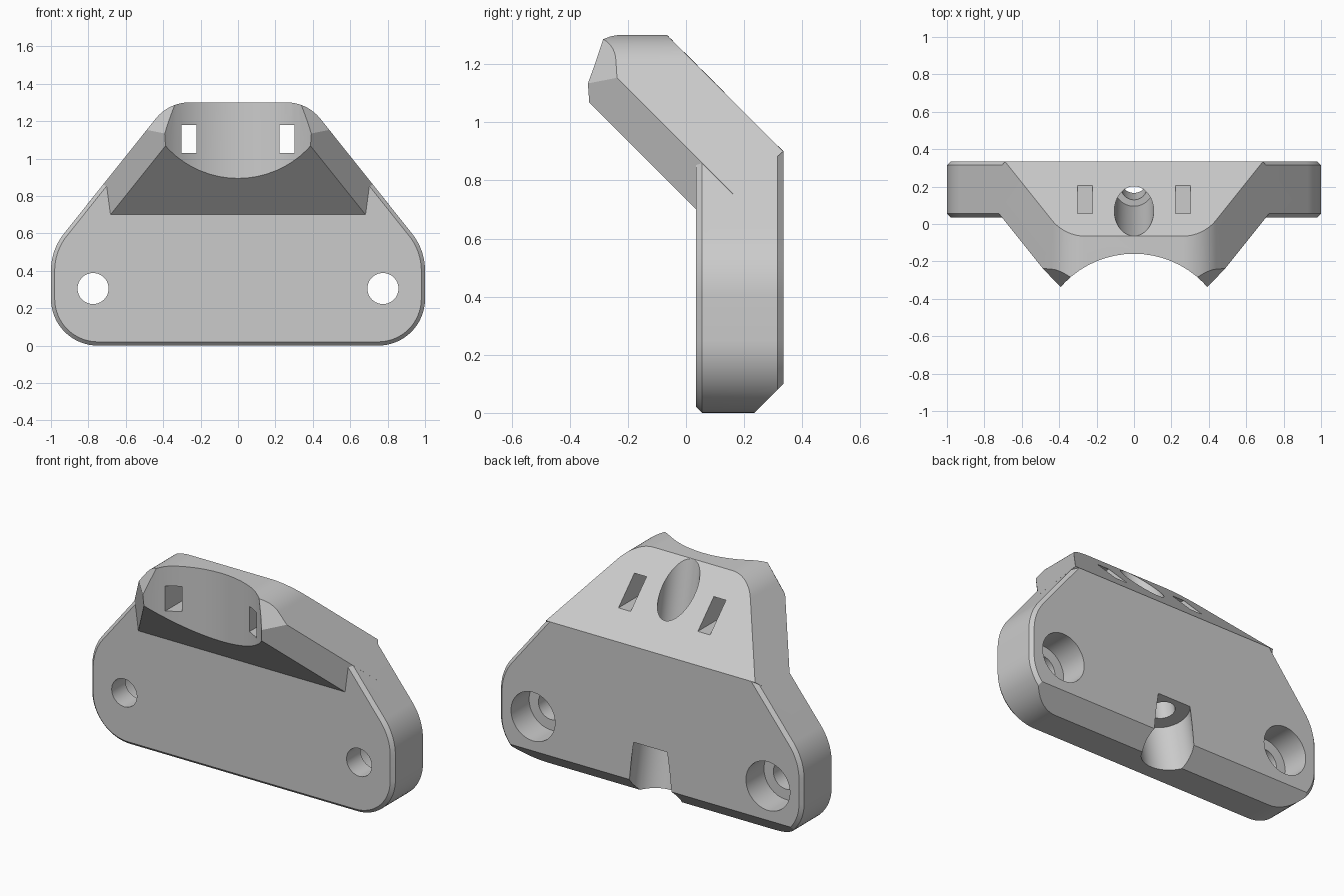
import bpy, bmesh, math
from mathutils import Vector, Matrix

default = bpy.data.objects.get("Cube")
if default:
    bpy.data.objects.remove(default, do_unlink=True)

FRONT, BACK, BEVEL = 0.035, 0.335, 0.02
SLOPE = math.atan2(0.8, 1)          # lean of the slanted flanks

grey = bpy.data.materials.new("plain grey")
grey.use_nodes = True
colour = (0.6, 0.6, 0.6, 1)
grey.diffuse_color = colour
grey.node_tree.nodes["Principled BSDF"].inputs["Base Color"].default_value = colour


def flank(z):
    return 0.69 - 0.8 * (z - 0.9)


def arc(cx, cz, r, start, end, n=16):
    return [(cx + r * math.cos(start + (end - start) * i / n),
             cz + r * math.sin(start + (end - start) * i / n)) for i in range(n + 1)]


def mirrored(half):
    return half + [(-x, z) for x, z in reversed(half)]


def loft(bm, rings):
    """Join outlines given as (y, points) into a closed solid."""
    loops = [[bm.verts.new((x, y, z)) for x, z in pts] for y, pts in rings]
    n = len(loops[0])
    for a, b in zip(loops, loops[1:]):
        for i in range(n):
            j = (i + 1) % n
            bm.faces.new((a[i], a[j], b[j], b[i]))
    bm.faces.new(loops[0])
    bm.faces.new(loops[-1])


def slice_off(bm, point, normal):
    """Remove everything on the normal's side of a plane and cap the cut."""
    geom = bm.verts[:] + bm.edges[:] + bm.faces[:]
    bmesh.ops.bisect_plane(bm, geom=geom, plane_co=point, plane_no=Vector(normal).normalized(),
                           dist=1e-5, clear_outer=True)
    rim = [e for e in bm.edges if e.is_boundary]
    bmesh.ops.holes_fill(bm, edges=rim, sides=0)


def make_object(name, bm):
    bmesh.ops.recalc_face_normals(bm, faces=bm.faces[:])
    mesh = bpy.data.meshes.new(name)
    bm.to_mesh(mesh)
    bm.free()
    mesh.materials.append(grey)
    obj = bpy.data.objects.new(name, mesh)
    bpy.context.collection.objects.link(obj)
    return obj


def combine(target, other, operation):
    mod = target.modifiers.new(other.name, 'BOOLEAN')
    mod.object, mod.operation, mod.solver = other, operation, 'EXACT'
    bpy.context.view_layer.objects.active = target
    bpy.ops.object.modifier_apply(modifier=mod.name)
    bpy.data.objects.remove(other, do_unlink=True)


def cylinder(name, start, end, r):
    start, end = Vector(start), Vector(end)
    axis = end - start
    matrix = Matrix.Translation((start + end) / 2) @ axis.to_track_quat('Z', 'Y').to_matrix().to_4x4()
    bm = bmesh.new()
    bmesh.ops.create_cone(bm, cap_ends=True, segments=64, radius1=r, radius2=r,
                          depth=axis.length, matrix=matrix)
    return make_object(name, bm)


def box(name, centre, size):
    bm = bmesh.new()
    bmesh.ops.create_cube(bm, size=1, matrix=Matrix.Translation(centre) @ Matrix.Diagonal((*size, 1)))
    return make_object(name, bm)


# Upright plate with rounded corners and bevelled rims
def plate_outline(inset):
    half = arc(0.75, 0.25, 0.25 - inset, -math.pi / 2, 0)
    half += arc(0.68, 0.40, 0.32 - inset, 0, SLOPE)
    half.append((flank(0.9) - inset / math.cos(SLOPE), 0.9))
    return mirrored(half)


bm = bmesh.new()
loft(bm, [(FRONT, plate_outline(BEVEL)), (FRONT + BEVEL, plate_outline(0)),
          (BACK - BEVEL, plate_outline(0)), (BACK, plate_outline(BEVEL))])
slice_off(bm, (0, BACK, 0.1), (0, 1, -1))
bracket = make_object("bracket", bm)

# Leaning arm: a rounded silhouette trimmed by flat planes
silhouette = mirrored([(flank(0.6), 0.6)] + arc(0.26, 1.07, 0.23, SLOPE, math.pi / 2))
bm = bmesh.new()
loft(bm, [(-0.5, silhouette), (0.5, silhouette)])
slice_off(bm, (0, BACK, 0.9), (0, 1, 1))
slice_off(bm, (0, FRONT, 0.7), (0, -1, -1))
slice_off(bm, (0, BACK, 0.9), (0, 0.65, -0.76))
edge = Vector((0.8, 1, -1))
lower = Vector((0.682, FRONT, 0.70))
upper = Vector((flank(0.88), FRONT, 0.88))
trim = edge.cross(upper - lower)
if trim.x < 0:
    trim.negate()
for side in (1, -1):
    slice_off(bm, (side * lower.x, lower.y, lower.z), (side * trim.x, trim.y, trim.z))
    slice_off(bm, (side * 0.334, -0.28, 1.30), (side * 0.605, -0.665, 0.442))
arm = make_object("arm", bm)

# Round saddle in the tip of the arm
combine(arm, cylinder("saddle_cutter", (0, -0.68, 0.5), (0, -0.68, 1.6), 0.521), 'DIFFERENCE')
combine(bracket, arm, 'UNION')

# Mounting holes with counterbores, and strap slots
for side in (1, -1):
    x = side * 0.775
    combine(bracket, cylinder("hole_cutter", (x, -0.1, 0.305), (x, 0.5, 0.305), 0.083), 'DIFFERENCE')
    combine(bracket, cylinder("counterbore_cutter", (x, 0.165, 0.305), (x, 0.5, 0.305), 0.145), 'DIFFERENCE')
    combine(bracket, box("slot_cutter", (side * 0.262, 0, 1.105), (0.08, 1.2, 0.15)), 'DIFFERENCE')


# Tilted stepped bolt bore from the arm's back down to the base notch
def bore_point(z):
    return (0, 0.07 + (1.16 - z) * 0.194, z)


for name, low, high, r in (("bore_cutter", 0.5, 1.6, 0.105),
                           ("shank_cutter", 0.2, 0.7, 0.07),
                           ("notch_cutter", -0.3, 0.31, 0.15)):
    combine(bracket, cylinder(name, bore_point(low), bore_point(high), r), 'DIFFERENCE')

# Single material and crisp-edged smooth shading
bracket.data.materials.clear()
bracket.data.materials.append(grey)
for face in bracket.data.polygons:
    face.material_index = 0
bpy.ops.object.select_all(action='DESELECT')
bracket.select_set(True)
bpy.context.view_layer.objects.active = bracket
bpy.ops.object.shade_smooth_by_angle(angle=math.radians(20))
